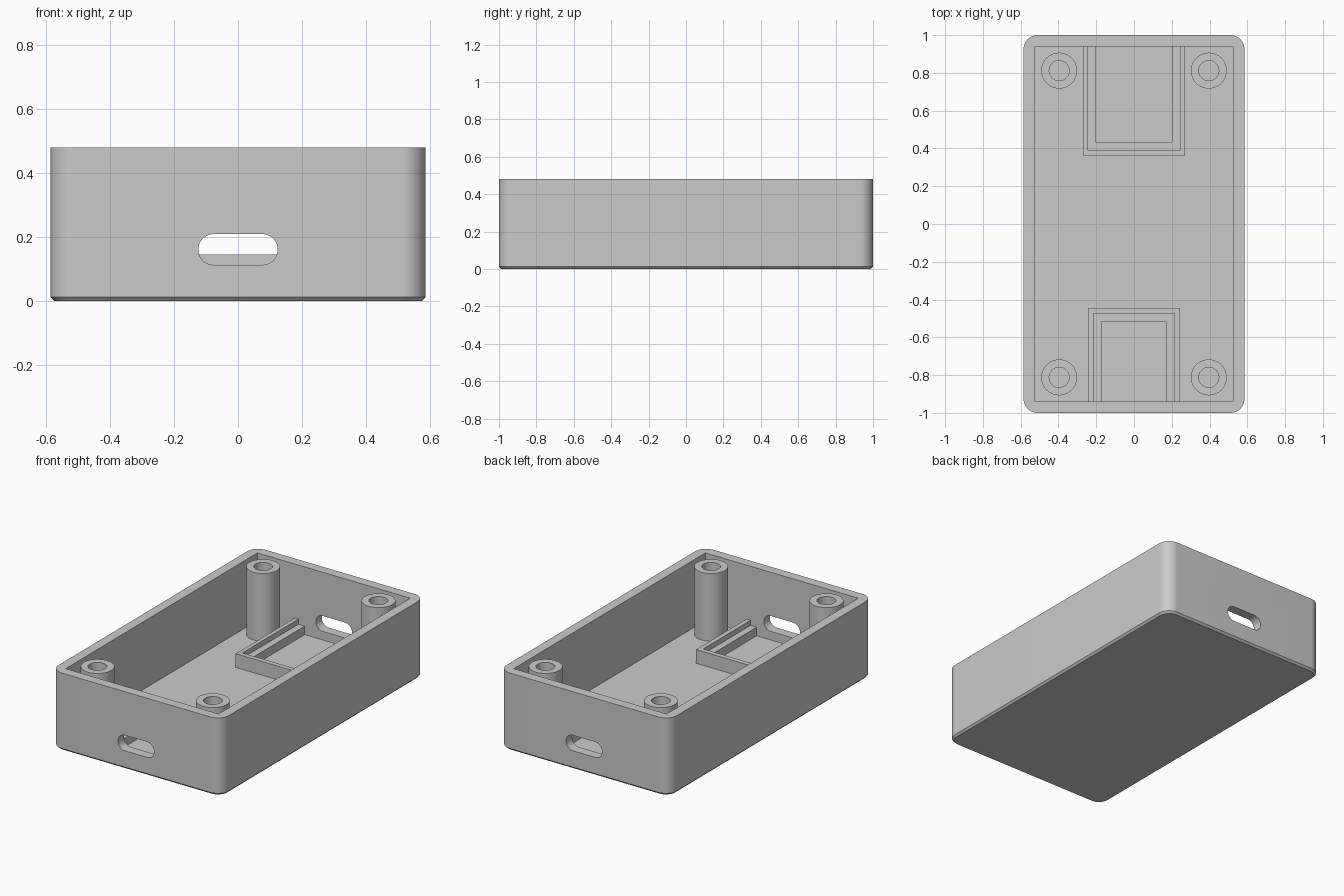
import bpy, bmesh, math
from mathutils import Vector

if "Cube" in bpy.data.objects:
    bpy.data.objects.remove(bpy.data.objects["Cube"], do_unlink=True)

HALF_X, HALF_Y, HEIGHT = 0.585, 1.0, 0.48
WALL, FLOOR = 0.06, 0.06
SUNK = FLOOR - 0.01          # parts reach slightly into the floor

grey = bpy.data.materials.new("plain grey")
grey.use_nodes = True
colour = (0.6, 0.6, 0.6, 1)
grey.diffuse_color = colour
grey.node_tree.nodes["Principled BSDF"].inputs["Base Color"].default_value = colour


def rounded_rect(hx, hy, r, steps=12):
    """Counter-clockwise outline of a rounded rectangle."""
    points = []
    for i, (sx, sy) in enumerate([(1, 1), (-1, 1), (-1, -1), (1, -1)]):
        for k in range(steps + 1):
            a = math.pi / 2 * (i + k / steps)
            points.append((sx * (hx - r) + r * math.cos(a), sy * (hy - r) + r * math.sin(a)))
    return points


def loft(name, loops, closed=False):
    """Skin matching loops of 3D points; cap the ends, or join last to first."""
    bm = bmesh.new()
    rings = [[bm.verts.new(p) for p in loop] for loop in loops]
    pairs = list(zip(rings, rings[1:]))
    if closed:
        pairs.append((rings[-1], rings[0]))
    else:
        bm.faces.new(rings[0])
        bm.faces.new(rings[-1])
    n = len(rings[0])
    for a, b in pairs:
        for i in range(n):
            j = (i + 1) % n
            bm.faces.new((a[i], a[j], b[j], b[i]))
    bmesh.ops.recalc_face_normals(bm, faces=bm.faces)
    mesh = bpy.data.meshes.new(name)
    bm.to_mesh(mesh)
    bm.free()
    mesh.materials.append(grey)
    ob = bpy.data.objects.new(name, mesh)
    bpy.context.collection.objects.link(ob)
    return ob


def prism(name, outline, z0, z1):
    return loft(name, [[(x, y, z) for x, y in outline] for z in (z0, z1)])


def smooth(ob):
    bpy.ops.object.select_all(action='DESELECT')
    ob.select_set(True)
    bpy.context.view_layer.objects.active = ob
    bpy.ops.object.shade_smooth_by_angle(angle=math.radians(30))


def cut(ob, cutter):
    """Subtract the cutter from the object and discard it."""
    cutter.hide_render = True
    mod = ob.modifiers.new("cut", 'BOOLEAN')
    mod.operation, mod.solver, mod.object = 'DIFFERENCE', 'EXACT', cutter
    bpy.context.view_layer.update()
    result = ob.evaluated_get(bpy.context.evaluated_depsgraph_get())
    mesh = bpy.data.meshes.new_from_object(result)
    ob.modifiers.clear()
    ob.data = mesh
    bpy.data.objects.remove(cutter, do_unlink=True)


# Case shell with a small chamfer around the base
c, r = 0.012, 0.075
full = rounded_rect(HALF_X, HALF_Y, r)
base = rounded_rect(HALF_X - c, HALF_Y - c, r - c)
shell = loft("case_shell", [[(x, y, z) for x, y in outline]
                            for outline, z in ((base, 0), (full, c), (full, HEIGHT))])

# Square-cornered cavity
ix, iy = HALF_X - WALL, HALF_Y - WALL
cut(shell, prism("cavity_cutter", [(ix, iy), (-ix, iy), (-ix, -iy), (ix, -iy)],
                 FLOOR, HEIGHT + 0.1))

# Port slots through the front and back walls
slot = rounded_rect(0.124, 0.048, 0.0479)
cut(shell, loft("slot_cutter", [[(x, y, z + 0.161) for x, z in slot] for y in (-1.2, 1.2)]))
smooth(shell)

# Hollow screw posts in the corners
STEPS = 48
for y_name, sy in (("front", -1), ("back", 1)):
    for x_name, sx in (("right", -1), ("left", 1)):
        rings = []
        for radius, z in ((0.095, SUNK), (0.095, HEIGHT), (0.053, HEIGHT), (0.053, SUNK)):
            rings.append([Vector((sx * 0.396 + radius * math.cos(math.tau * k / STEPS),
                                  sy * 0.812 + radius * math.sin(math.tau * k / STEPS), z))
                          for k in range(STEPS)])
        smooth(loft(f"{y_name}_{x_name}_screw_post", rings, closed=True))


def u_frame(name, side, outer_x, outer_y, inner_x, inner_y, top):
    """U-shaped frame on the floor, open towards the end wall."""
    outline = [(-outer_x, iy), (-outer_x, outer_y), (outer_x, outer_y), (outer_x, iy),
               (inner_x, iy), (inner_x, inner_y), (-inner_x, inner_y), (-inner_x, iy)]
    prism(name, [(x, side * y) for x, y in outline], SUNK, top)


# Board trays: a raised rim around a lower ledge
for name, side, (x0, x1, x2), (y0, y1, y2) in (
        ("front", -1, (0.243, 0.215, 0.173), (0.445, 0.475, 0.52)),
        ("back", 1, (0.268, 0.243, 0.2), (0.36, 0.39, 0.435))):
    u_frame(name + "_tray_rim", side, x0, y0, x1, y1, 0.145)
    u_frame(name + "_tray_ledge", side, x1, y1, x2, y2, 0.113)
